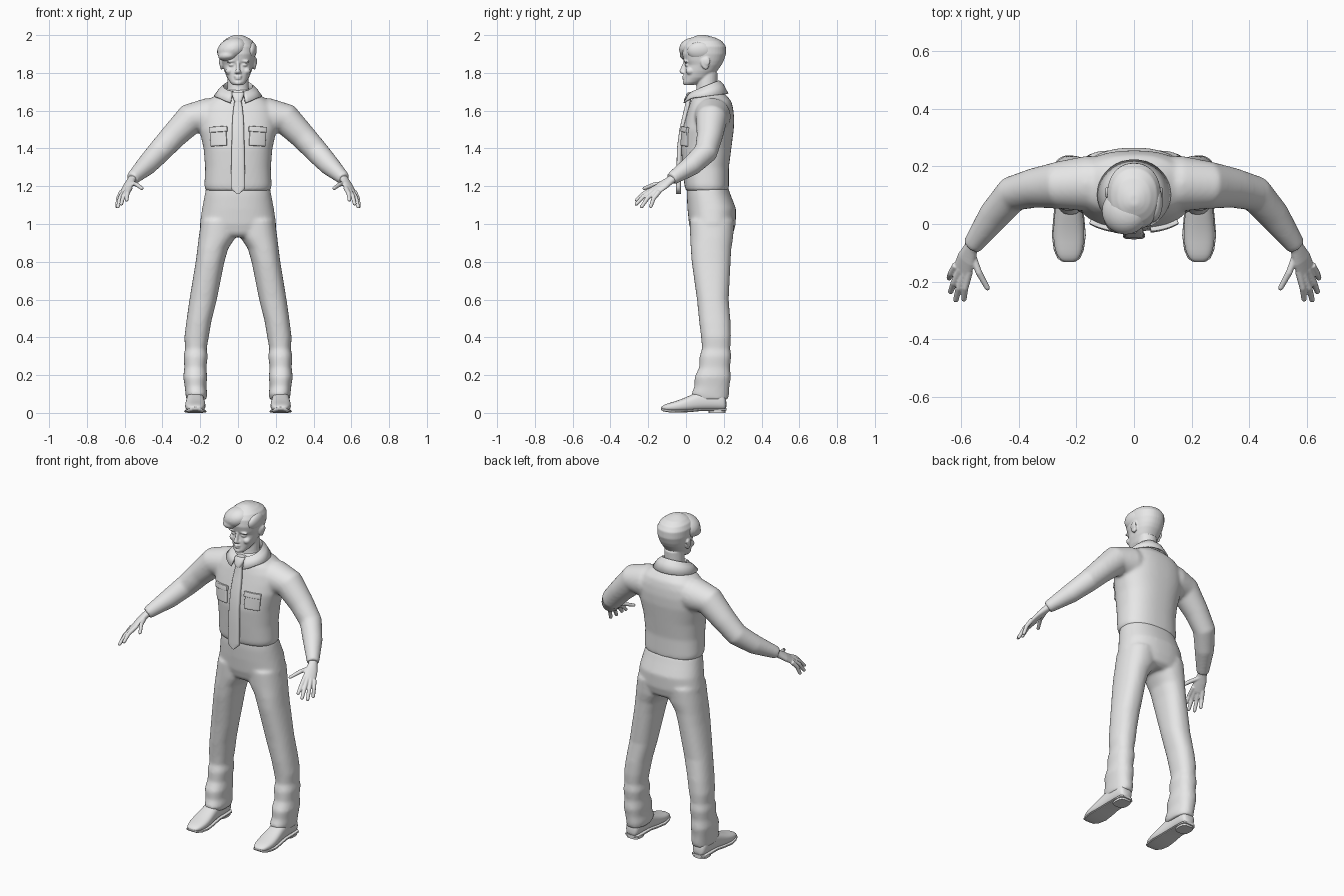
import bpy, bmesh, math
from mathutils import Vector, Matrix

if "Cube" in bpy.data.objects:
    bpy.data.objects.remove(bpy.data.objects["Cube"], do_unlink=True)

GREY = (0.8, 0.8, 0.8, 1.0)
mat = bpy.data.materials.new("plain grey")
mat.use_nodes = True
mat.diffuse_color = GREY
mat.node_tree.nodes["Principled BSDF"].inputs["Base Color"].default_value = GREY


def loft(bm, rings, n=24, power=2.0):
    """Skin rings given as (centre, u, v) with superelliptic outlines."""
    loops = []
    for c, u, v in rings:
        loop = []
        for i in range(n):
            a = math.tau * i / n
            x, y = math.cos(a), math.sin(a)
            x = math.copysign(abs(x) ** (2 / power), x)
            y = math.copysign(abs(y) ** (2 / power), y)
            loop.append(bm.verts.new(Vector(c) + Vector(u) * x + Vector(v) * y))
        loops.append(loop)
    for a, b in zip(loops, loops[1:]):
        for i in range(n):
            j = (i + 1) % n
            bm.faces.new((a[i], a[j], b[j], b[i]))
    bm.faces.new(loops[0][::-1])
    bm.faces.new(loops[-1])


def stack(bm, rows, **kw):
    """Horizontal rings: height, left x, right x, front y, back y."""
    loft(bm, [(((l + r) / 2, (f + b) / 2, z), ((r - l) / 2, 0, 0), (0, (b - f) / 2, 0))
              for z, l, r, f, b in rows], **kw)


def body(bm, rows, **kw):
    """Horizontal rings centred on x: height, half width, front y, back y."""
    stack(bm, [(z, -w, w, f, b) for z, w, f, b in rows], **kw)


def tube(bm, pts, n=16):
    """Round limb through points given as (x, y, z, radius)."""
    p = [Vector(q[:3]) for q in pts]
    rings = []
    for i, q in enumerate(pts):
        t = (p[min(i + 1, len(p) - 1)] - p[max(i - 1, 0)]).normalized()
        u = t.cross(Vector((0, 1, 0.2))).normalized()
        rings.append((p[i], u * q[3], t.cross(u) * q[3]))
    loft(bm, rings, n)


def ball(bm, c, r, tilt=0.0, axis='Y'):
    m = Matrix.Translation(c) @ Matrix.Rotation(tilt, 4, axis) @ Matrix.Diagonal((*r, 1))
    bmesh.ops.create_uvsphere(bm, u_segments=24, v_segments=16, radius=1, matrix=m)


def mirror(bm):
    """Add a copy of everything on the other side of x = 0."""
    new = bmesh.ops.duplicate(bm, geom=bm.verts[:] + bm.edges[:] + bm.faces[:])["geom"]
    for v in new:
        if isinstance(v, bmesh.types.BMVert):
            v.co.x *= -1


def make(name, bm, voxel=0, smooth=0, subsurf=0, angle=45):
    bmesh.ops.recalc_face_normals(bm, faces=bm.faces[:])
    me = bpy.data.meshes.new(name)
    bm.to_mesh(me)
    bm.free()
    me.materials.append(mat)
    me.shade_smooth()
    if not subsurf and not voxel:
        me.set_sharp_from_angle(angle=math.radians(angle))
    ob = bpy.data.objects.new(name, me)
    bpy.context.scene.collection.objects.link(ob)
    if voxel:
        r = ob.modifiers.new("blend", 'REMESH')
        r.mode, r.voxel_size, r.use_smooth_shade = 'VOXEL', voxel, True
        s = ob.modifiers.new("soften", 'SMOOTH')
        s.factor, s.iterations = 0.5, smooth
    if subsurf:
        s = ob.modifiers.new("round", 'SUBSURF')
        s.levels = s.render_levels = subsurf
    return ob


# Shirt: sleeves blended into the torso
bm = bmesh.new()
tube(bm, [(.06, .14, 1.575, .09), (.16, .14, 1.57, .097), (.255, .135, 1.555, .083),
          (.345, .125, 1.462, .069), (.42, .105, 1.38, .063), (.485, .03, 1.31, .055),
          (.55, -.06, 1.25, .038), (.562, -.077, 1.238, .035)], 24)
mirror(bm)
body(bm, [(1.175, .17, .0, .225), (1.2, .178, -.008, .227), (1.3, .174, -.018, .227),
          (1.4, .182, -.026, .24), (1.5, .205, -.018, .253), (1.56, .205, -.002, .255),
          (1.61, .195, .012, .25), (1.65, .165, .025, .24), (1.68, .12, .04, .215),
          (1.71, .075, .05, .18)], n=48, power=2.4)
shirt = make("shirt", bm, .009, 9)

# Trousers: two legs blended into the hips
bm = bmesh.new()
stack(bm, [(1.02, .0, .195, .02, .255), (.93, .012, .208, .022, .25), (.87, .052, .215, .025, .24),
           (.8, .072, .224, .03, .236), (.6, .112, .257, .058, .226), (.48, .142, .274, .07, .236),
           (.4, .155, .284, .08, .238), (.34, .166, .28, .085, .234), (.3, .16, .288, .072, .24),
           (.24, .168, .284, .07, .232), (.19, .163, .29, .045, .238), (.14, .168, .282, .045, .23),
           (.1, .162, .278, .028, .228), (.07, .168, .274, .05, .222)], n=32, power=2.3)
mirror(bm)
body(bm, [(1.195, .168, .005, .222), (1.15, .177, .004, .238), (1.08, .19, .008, .265),
          (1.0, .202, .016, .263), (.95, .18, .03, .25), (.93, .12, .05, .22)], n=48, power=2.3)
make("trousers", bm, .009, 7)

# Shoes with soles and heels
SHOE = [(-.132, .018, .02, .03), (-.12, .036, .012, .042), (-.09, .049, .007, .053),
        (-.04, .056, .005, .066), (.02, .051, .008, .092), (.08, .045, .014, .12),
        (.15, .045, .014, .13), (.2, .043, .014, .11), (.215, .028, .016, .07)]
for side, s in (("left", 1), ("right", -1)):
    bm = bmesh.new()
    loft(bm, [((s * .226, y, (a + b) / 2), (w, 0, 0), (0, 0, (b - a) / 2))
              for y, w, a, b in SHOE], 24, 2.5)
    make(side + "_shoe", bm, subsurf=1)
    bm = bmesh.new()
    loft(bm, [((s * .226, y, a + .003), (w + .003, 0, 0), (0, 0, .007))
              for y, w, a, b in SHOE], 16, 4)
    stack(bm, [(z, s * .226 - .042, s * .226 + .042, .12, .21) for z in (0, .022)], power=3)
    make(side + "_sole", bm)

# Hands: palm, four fingers and thumb
for side, s in (("left", 1), ("right", -1)):
    bm = bmesh.new()
    across = Vector((.05, .04, -.022)).normalized()
    out = across.cross(Vector((.035, -.09, -.06))).normalized()
    loft(bm, [(c, across * w, out * t) for c, w, t in (
        ((.553, -.062, 1.247), .026, .022), ((.566, -.085, 1.23), .026, .02),
        ((.581, -.122, 1.205), .036, .018), ((.597, -.165, 1.174), .037, .013),
        ((.6, -.176, 1.167), .032, .01))])
    for base, tip in (((.574, -.18, 1.18), (.59, -.262, 1.125)), ((.59, -.178, 1.172), (.618, -.264, 1.105)),
                      ((.607, -.168, 1.163), (.636, -.236, 1.09)), ((.621, -.15, 1.158), (.641, -.188, 1.09)),
                      ((.556, -.115, 1.213), (.508, -.222, 1.188))):
        a, b = Vector(base), Vector(tip)
        a -= (b - a) * .2
        bend = Vector((.004, -.004, .008))
        tube(bm, [(*a, .013), (*(a.lerp(b, .55) + bend), .0115), (*b, .0095),
                  (*b.lerp(a, -.06), .004)])
    if s < 0:
        bmesh.ops.scale(bm, vec=(-1, 1, 1), verts=bm.verts[:])
    make(side + "_hand", bm, .0035, 3)

# Head: skull, neck and facial features
bm = bmesh.new()
ball(bm, (.033, .008, 1.842), (.017, .014, .009))
ball(bm, (.035, .0, 1.862), (.028, .012, .007), .12)
ball(bm, (.045, .022, 1.81), (.022, .024, .02))
ball(bm, (.087, .1, 1.85), (.01, .022, .034), .25, 'X')
ball(bm, (.095, .11, 1.86), (.006, .019, .022))
ball(bm, (.01, -.012, 1.802), (.009, .012, .008))
mirror(bm)
body(bm, [(1.735, .026, -.008, .04), (1.75, .042, -.014, .08), (1.775, .058, -.01, .13),
          (1.81, .072, -.008, .165), (1.842, .081, -.001, .188), (1.865, .087, -.012, .2),
          (1.9, .093, -.02, .212), (1.94, .093, -.014, .211), (1.967, .08, .004, .192),
          (1.985, .057, .03, .16), (1.995, .035, .05, .125), (2.001, .015, .065, .1)],
     n=40, power=2.2)
body(bm, [(1.64, .07, .045, .18), (1.72, .057, .055, .165), (1.8, .056, .06, .168)])
loft(bm, [((0, y, z), (w, 0, 0), (0, .014, 0)) for z, y, w in (
    (1.865, .003, .009), (1.83, -.012, .009), (1.808, -.022, .013), (1.797, -.015, .012))])
ball(bm, (0, -.01, 1.782), (.023, .012, .0045))
ball(bm, (0, -.009, 1.77), (.019, .012, .005))
ball(bm, (0, -.004, 1.748), (.02, .014, .014))
make("head", bm, .0045, 4)

# Hair: swept fringe over one side of the forehead, and a side lock
bm = bmesh.new()
ball(bm, (-.03, .045, 1.925), (.084, .082, .06), -.35)
ball(bm, (-.052, .022, 1.893), (.054, .056, .03), -.15)
make("hair_fringe", bm, .006, 4)
bm = bmesh.new()
ball(bm, (.066, .075, 1.915), (.033, .068, .05), .2)
make("hair_side", bm, subsurf=1)

# Collar: open folded band around the neck
bm = bmesh.new()
rows = []
for i in range(33):
    a = math.radians(-162 + 324 * i / 32)
    f = (1 - math.cos(a)) / 2
    point = max(0, abs(a) - 2.2) * .035
    row = []
    for r, z, drop in ((.072, 1.70, .03), (.079, 1.757, .06), (.098, 1.738, .055), (.125, 1.69, .028)):
        z -= drop * f + (point if r > .12 else 0)
        row.append(bm.verts.new((r * math.sin(a), .102 + r * .95 * math.cos(a), z)))
    rows.append(row)
for a, b in zip(rows, rows[1:]):
    for k in range(3):
        bm.faces.new((a[k], b[k], b[k + 1], a[k + 1]))
collar = make("collar", bm, angle=60)
m = collar.modifiers.new("thickness", 'SOLIDIFY')
m.thickness, m.offset = .008, 0

# Tie: hanging blade and knot
bm = bmesh.new()
loft(bm, [((0, y, z), (w, 0, 0), (0, .013, 0)) for z, y, w in (
    (1.665, .012, .016), (1.63, .008, .022), (1.57, -.006, .029), (1.5, -.022, .032),
    (1.4, -.035, .034), (1.3, -.037, .036), (1.2, -.04, .038), (1.185, -.04, .036),
    (1.16, -.04, .008))], 24, 3.5)
make("tie_blade", bm)
bm = bmesh.new()
loft(bm, [((0, y, z), (w, 0, 0), (0, .018, 0)) for z, y, w in (
    (1.7, .03, .03), (1.69, .022, .033), (1.66, .008, .024), (1.645, .008, .016))], 20, 3)
make("tie_knot", bm)

# Chest pockets and their flaps, wrapped on to the shirt
for side, s in (("left", 1), ("right", -1)):
    for part, w, z, h, t in (("pocket", .042, 1.458, .045, .02), ("pocket_flap", .046, 1.5, .014, .03)):
        bm = bmesh.new()
        m = (Matrix.Translation((s * .102, -.2, z)) @ Matrix.Rotation(s * .06, 4, 'Y')
             @ Matrix.Rotation(math.pi / 2, 4, 'X') @ Matrix.Diagonal((w, h, 1, 1)))
        bmesh.ops.create_grid(bm, x_segments=8, y_segments=8, size=1, matrix=m)
        ob = make(side + "_" + part, bm)
        k = ob.modifiers.new("wrap", 'SHRINKWRAP')
        k.target, k.wrap_method, k.use_project_y = shirt, 'PROJECT', True
        k.use_positive_direction, k.use_negative_direction = True, False
        k = ob.modifiers.new("thickness", 'SOLIDIFY')
        k.thickness, k.offset = t, 0
        k = ob.modifiers.new("edge", 'BEVEL')
        k.width, k.segments = .004, 2
